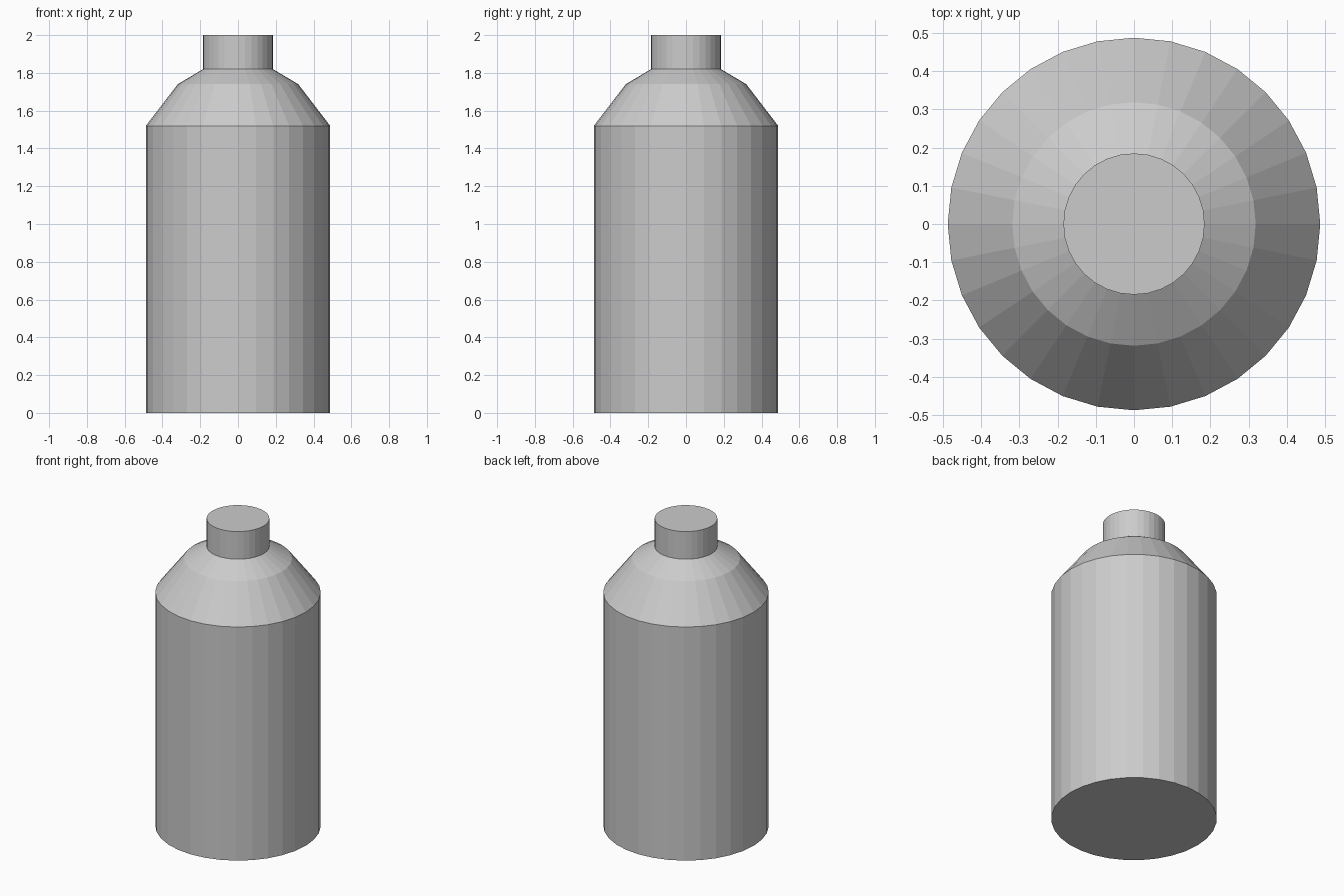
import bpy
import bmesh
from math import cos, sin, pi

if "Cube" in bpy.data.objects:
    bpy.data.objects.remove(bpy.data.objects["Cube"])

SIDES = 32

# Bottle outline as (radius, height), from the base up to the neck top
PROFILE = [(0.488, 0.0), (0.488, 1.52), (0.319, 1.74), (0.185, 1.82), (0.185, 2.0)]


def lathe(name, profile, sides):
    """Revolve a profile around z into a closed, flat-shaded solid."""
    bm = bmesh.new()
    rings = [[bm.verts.new((r * cos(2 * pi * i / sides), r * sin(2 * pi * i / sides), z))
              for i in range(sides)] for r, z in profile]
    for low, high in zip(rings, rings[1:]):
        for i in range(sides):
            j = (i + 1) % sides
            bm.faces.new((low[i], low[j], high[j], high[i]))
    bm.faces.new(rings[0][::-1])
    bm.faces.new(rings[-1])
    mesh = bpy.data.meshes.new(name)
    bm.to_mesh(mesh)
    bm.free()
    obj = bpy.data.objects.new(name, mesh)
    bpy.context.collection.objects.link(obj)
    return obj


# Body, two-step shoulder and neck in one solid
lathe("bottle", PROFILE, SIDES)
